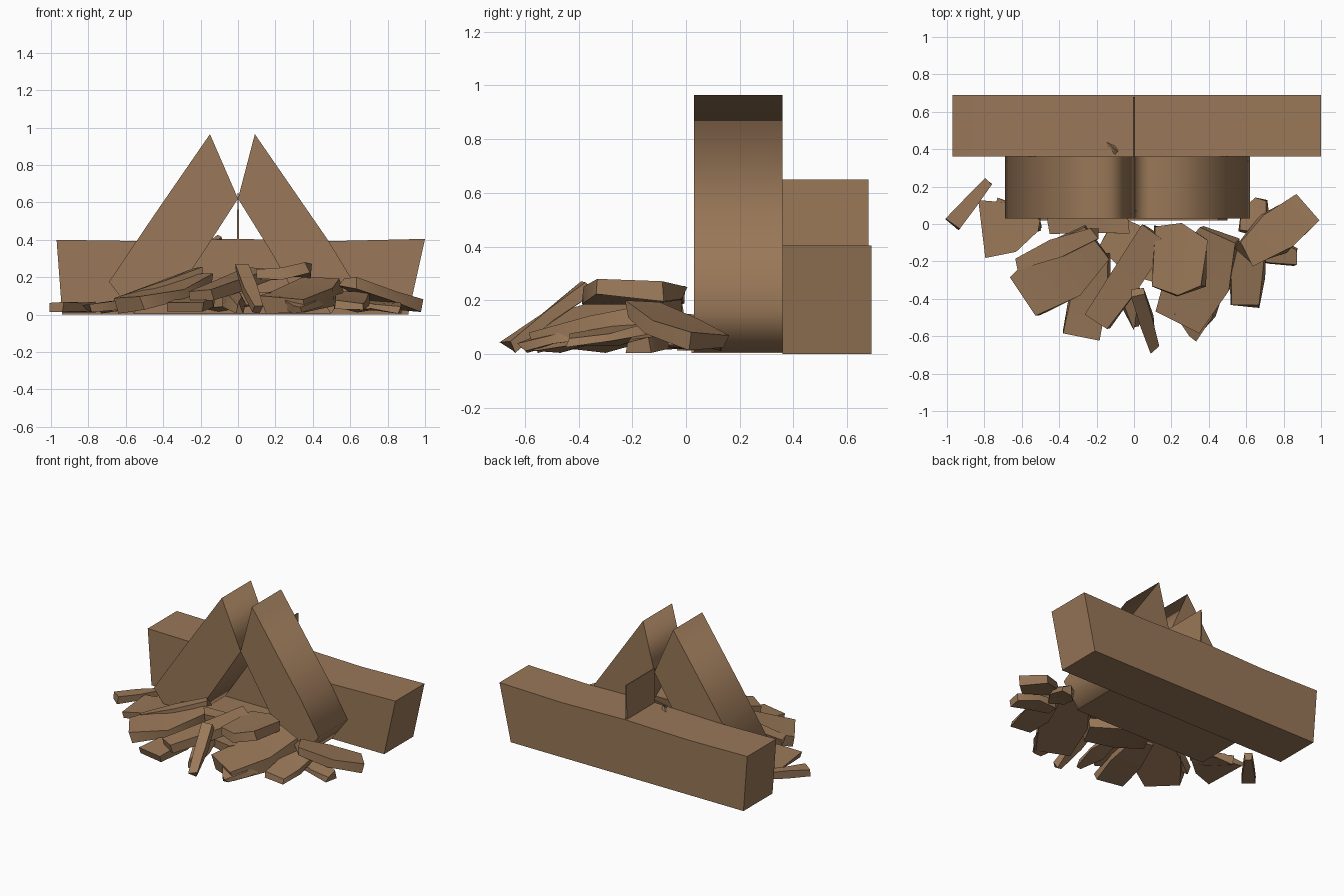
import bpy, bmesh, random
from mathutils import Vector

random.seed(4)
cube = bpy.data.objects.get("Cube")
if cube:
    bpy.data.objects.remove(cube, do_unlink=True)

# Single wood colour
wood = bpy.data.materials.new("brown_wood")
wood.use_nodes = True
colour = (0.32, 0.187, 0.098, 1)
wood.diffuse_color = colour
wood.node_tree.nodes["Principled BSDF"].inputs["Base Color"].default_value = colour


def finish(bm, name, angle):
    """Turn a bmesh into a named, shaded wooden object."""
    bmesh.ops.recalc_face_normals(bm, faces=bm.faces[:])
    mesh = bpy.data.meshes.new(name)
    bm.to_mesh(mesh)
    bm.free()
    mesh.materials.append(wood)
    obj = bpy.data.objects.new(name, mesh)
    bpy.context.collection.objects.link(obj)
    bpy.ops.object.select_all(action="DESELECT")
    obj.select_set(True)
    bpy.context.view_layer.objects.active = obj
    bpy.ops.object.shade_smooth_by_angle(angle=angle, keep_sharp_edges=True)


def prism(name, profile, front, back, angle=0.6):
    """Extrude an x-z profile along y, with a sharp outline front and back."""
    bm = bmesh.new()
    face = bm.faces.new([bm.verts.new((x, front, z)) for x, z in profile])
    moved = bmesh.ops.extrude_face_region(bm, geom=[face])["geom"]
    verts = [v for v in moved if isinstance(v, bmesh.types.BMVert)]
    bmesh.ops.translate(bm, verts=verts, vec=(0, back - front, 0))
    for edge in bm.edges:
        edge.smooth = abs(edge.verts[0].co.y - edge.verts[1].co.y) > 0.01
    finish(bm, name, angle)


def shard(name, start, end, widths, thick=0.06, jitter=0.015):
    """Rough splintered board between two points, one width per ring."""
    bm = bmesh.new()
    a, b = Vector(start), Vector(end)
    side = (b - a).cross(Vector((0, 0, 1))).normalized()
    up = side.cross(b - a).normalized()
    rings = []
    for i, width in enumerate(widths):
        centre = a.lerp(b, i / (len(widths) - 1))
        ring = []
        for s, u in ((-1, -1), (1, -1), (1, 1), (-1, 1)):
            p = centre + side * s * width / 2 + up * u * thick / 2
            p += Vector([random.uniform(-jitter, jitter) for _ in range(3)])
            p.z = max(p.z, 0.005)
            ring.append(bm.verts.new(p))
        rings.append(ring)
    for r, q in zip(rings, rings[1:]):
        for i in range(4):
            j = (i + 1) % 4
            bm.faces.new((r[i], r[j], q[j], q[i]))
    bm.faces.new(rings[0])
    bm.faces.new(rings[-1])
    finish(bm, name, 0.8)


# Long beam lying at the back, with a thin split rising from its middle
prism("back_beam", [(-.94, 0), (.91, 0), (1, .405), (.5, .393),
                    (0, .405), (-.5, .393), (-.97, .4)], .36, .69)
prism("beam_split", [(-.007, .3), (.007, .3), (.003, .65), (-.003, .65)], .36, .68)

# Two thick boards leaning against each other, rounded by shading, on a low base
prism("right_leaning_board", [(-.15, .965), (-.45, .53), (-.69, .175), (-.56, .01),
                              (-.4, .01), (-.2, .31), (0, .62)], .03, .36, 3.1)
prism("left_leaning_board", [(.09, .965), (.48, .4), (.62, .17), (.5, .01),
                             (.36, .01), (.18, .33), (0, .62)], .03, .36, 3.1)
prism("base_board", [(-.56, .005), (.5, .005), (.45, .08), (-.5, .08)], .02, .36)

# Broken boards on the right side of the pile
shard("far_right_chip", (-.97, 0, .04), (-.78, .23, .04), (.09, .07, .05), .05, .005)
shard("right_outer_shard", (-.81, -.03, .04), (-.5, 0, .07), (.3, .25, .06), .05)
shard("right_low_shard", (-.74, .08, .04), (-.5, -.01, .06), (.1, .1, .05), .04)
shard("right_large_board", (-.58, -.39, .05), (-.2, -.1, .17), (.24, .33, .2), .08)
shard("right_ridge_splinter", (-.62, -.22, .07), (-.2, -.06, .24), (.06, .1, .06), .05)
shard("right_inner_splinter", (-.46, -.01, .1), (-.03, -.01, .13), (.07, .08, .07))
shard("right_front_board", (-.28, -.59, .03), (-.2, -.15, .12), (.18, .2, .14), .05)

# Broken boards in the middle
shard("middle_crossing_board", (-.2, -.52, .1), (.12, -.05, .22), (.15, .16, .16), .06, .008)
shard("middle_standing_splinter", (.1, -.66, .02), (.02, -.36, .25), (.06, .08, .05), .05)
shard("middle_low_splinter", (0, -.56, .03), (-.04, -.25, .12), (.03, .1, .1), .05)
shard("middle_wide_board", (.1, -.18, .21), (.38, -.2, .24), (.32, .37, .24), .06)
shard("middle_base_board", (-.15, -.05, .06), (.2, -.25, .08), (.2, .25, .2), .07)

# Broken boards on the left side of the pile
shard("left_large_board", (.24, -.52, .05), (.46, -.05, .15), (.24, .33, .2), .08)
shard("left_point", (.31, -.61, .03), (.34, -.36, .09), (.05, .2, .24), .05)
shard("left_front_board", (.6, -.44, .04), (.62, -.1, .09), (.16, .17, .14), .05)
shard("left_outer_board", (.92, .08, .05), (.6, -.17, .17), (.19, .24, .14), .05)
shard("left_low_shard", (.87, -.17, .03), (.6, -.12, .06), (.09, .14, .1), .05)
shard("left_back_chip", (.68, .13, .04), (.62, -.05, .07), (.07, .14, .1), .06)

# Small splinter wedged behind the leaning boards
shard("rear_splinter", (-.15, .4, .38), (-.09, .41, .4), (.08, .05, .02), .04)
